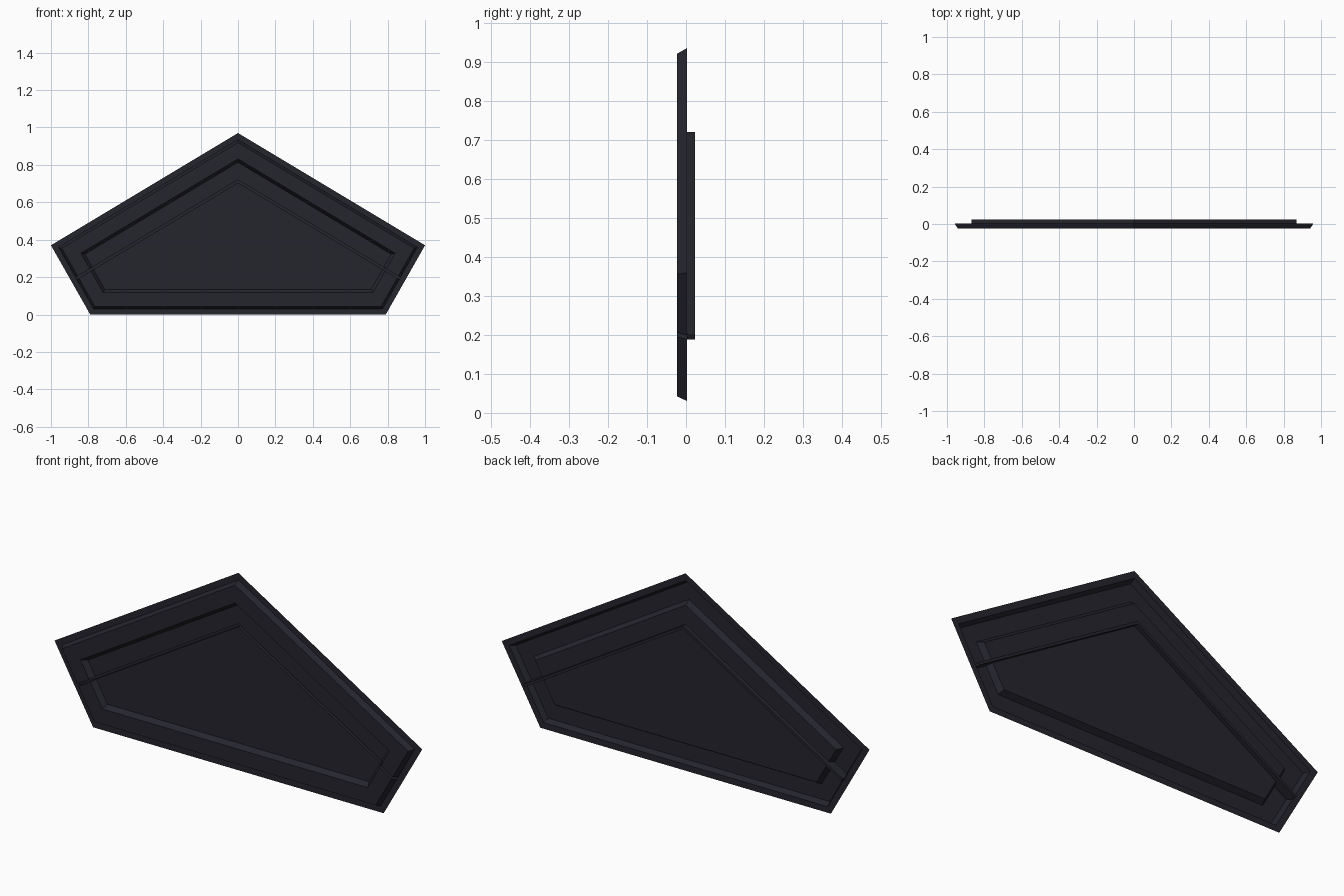
import bpy, bmesh
from mathutils import Vector

if "Cube" in bpy.data.objects:
    bpy.data.objects.remove(bpy.data.objects["Cube"])

# Five-sided outline (x, z), counter-clockwise seen from the front
OUTLINE = [Vector(p) for p in ((-0.79, 0), (0.79, 0), (1, 0.37), (0, 0.97), (-1, 0.37))]
FRONT, BASE, BACK = -0.0235, 0.003, 0.0235


def inset(points, d):
    """Offset a convex outline inwards by d."""
    result = []
    n = len(points)
    for i, p in enumerate(points):
        a = (p - points[i - 1]).normalized()
        b = (points[(i + 1) % n] - p).normalized()
        na, nb = Vector((-a.y, a.x)), Vector((-b.y, b.x))
        result.append(p + (na + nb) * (d / (1 + na.dot(nb))))
    return result


bm = bmesh.new()

# Pressed sheet: flange, outer slope, raised frame, inner slope, recessed floor
rings = []
for d, y in ((0, BASE), (0.03, BASE), (0.043, FRONT), (0.118, FRONT), (0.134, BASE)):
    rings.append([bm.verts.new((p.x, y, p.y)) for p in inset(OUTLINE, d)])
flange = bm.faces.layers.int.new("flange")
for k in range(len(rings) - 1):
    r, s = rings[k], rings[k + 1]
    for i in range(5):
        j = (i + 1) % 5
        f = bm.faces.new((r[i], r[j], s[j], s[i]))
        f[flange] = int(k == 0)
bm.faces.new(rings[-1])

# Chevron groove: cut its edges on both halves
TOP, LOW, SLOPE = 0.72, 0.705, 0.6
bmesh.ops.bisect_plane(bm, geom=bm.verts[:] + bm.edges[:] + bm.faces[:],
                       plane_co=(0, 0, 0), plane_no=(1, 0, 0), dist=1e-5)
for side in (-1, 1):
    for z in (TOP, LOW):
        faces = [f for f in bm.faces
                 if f.calc_center_median().x * side > 0 and not f[flange]]
        edges = {e for f in faces for e in f.edges}
        verts = {v for f in faces for v in f.verts}
        bmesh.ops.bisect_plane(bm, geom=list(verts) + list(edges) + faces,
                               plane_co=(0, 0, z), plane_no=(SLOPE * side, 0, 1), dist=1e-5)

# Sink the strip between the cuts to the back
strip = []
for f in bm.faces:
    c = f.calc_center_median()
    if not f[flange] and LOW < c.z + SLOPE * abs(c.x) < TOP:
        strip.append(f)
new = bmesh.ops.extrude_face_region(bm, geom=strip)["geom"]
old = [f for f in strip if f.is_valid and f not in new]
if old:
    bmesh.ops.delete(bm, geom=old, context='FACES')
for v in new:
    if isinstance(v, bmesh.types.BMVert):
        v.co.y = BACK
bmesh.ops.dissolve_degenerate(bm, dist=1e-5, edges=bm.edges[:])
bmesh.ops.recalc_face_normals(bm, faces=bm.faces[:])
bm.faces.ensure_lookup_table()
if max(bm.faces, key=lambda f: f.calc_area()).normal.y > 0:
    bmesh.ops.reverse_faces(bm, faces=bm.faces[:])

mesh = bpy.data.meshes.new("pressed_panel")
bm.to_mesh(mesh)
bm.free()
mat = bpy.data.materials.new("dark slate")
mat.diffuse_color = (0.018, 0.018, 0.027, 1)
mat.use_nodes = True
mat.node_tree.nodes["Principled BSDF"].inputs["Base Color"].default_value = mat.diffuse_color
mesh.materials.append(mat)
bpy.context.collection.objects.link(bpy.data.objects.new("pressed_panel", mesh))
